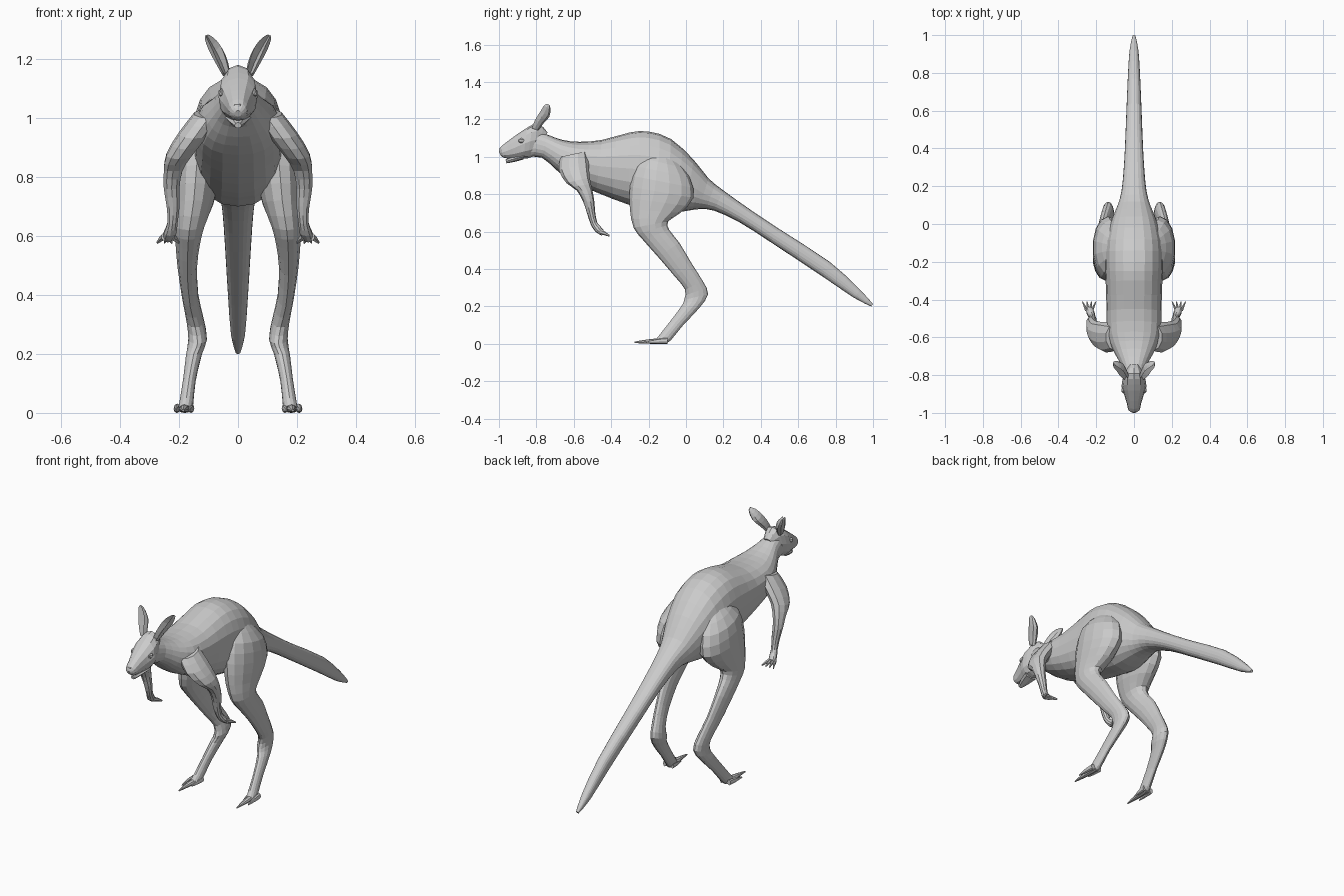
import bpy, bmesh, math
from mathutils import Vector


def catmull(a, b, c, d, t):
    return [0.5 * (2*q + (r-p)*t + (2*p-5*q+4*r-s)*t*t + (3*q-p-3*r+s)*t**3)
            for p, q, r, s in zip(a, b, c, d)]


def refine(st, steps):
    out = []
    for i in range(len(st) - 1):
        a, d = st[max(i-1, 0)], st[min(i+2, len(st)-1)]
        out += [catmull(a, st[i], st[i+1], d, k/steps) for k in range(steps)]
    return out + [st[-1]]


def loft(name, stations, n=12, steps=2, power=1.0, mirror=False, cup=1.0):
    """Station: centre x, half width, then (y, z) of the two silhouette edges."""
    bm = bmesh.new()
    rings = []
    for x, w, y1, z1, y2, z2 in refine(stations, steps):
        mid = Vector((x, (y1+y2)/2, (z1+z2)/2))
        half = Vector((0, (y1-y2)/2, (z1-z2)/2))
        ring = []
        for k in range(n):
            a = 2*math.pi*k/n
            c, s = math.cos(a), math.sin(a)
            c = math.copysign(abs(c)**power, c)
            s = math.copysign(abs(s)**power, s)
            if k == 0:
                c *= cup
            ring.append(bm.verts.new(mid + half*c + Vector((w*s, 0, 0))))
        rings.append(ring)
    for r0, r1 in zip(rings, rings[1:]):
        for k in range(n):
            bm.faces.new((r0[k], r0[(k+1) % n], r1[(k+1) % n], r1[k]))
    bm.faces.new(rings[0])
    bm.faces.new(rings[-1])
    bmesh.ops.recalc_face_normals(bm, faces=bm.faces)
    return finish(name, bm, mirror)


def finish(name, bm, mirror):
    me = bpy.data.meshes.new(name)
    bm.to_mesh(me)
    bm.free()
    ob = bpy.data.objects.new(name, me)
    bpy.context.collection.objects.link(ob)
    if mirror:
        ob.modifiers.new("mirror", 'MIRROR').use_mirror_merge = False
    return ob


def ball(name, loc, size, mirror=False):
    bm = bmesh.new()
    bmesh.ops.create_icosphere(bm, subdivisions=1, radius=1)
    bmesh.ops.scale(bm, vec=size, verts=bm.verts)
    bmesh.ops.translate(bm, vec=loc, verts=bm.verts)
    return finish(name, bm, mirror)


# Neck, torso and tail in one sweep
loft("body_and_tail", [
    (0, .05, -.81, 1.15, -.86, 1.00),
    (0, .065, -.74, 1.118, -.77, .995),
    (0, .105, -.66, 1.09, -.70, .935),
    (0, .14, -.57, 1.08, -.62, .875),
    (0, .145, -.45, 1.09, -.48, .81),
    (0, .15, -.30, 1.13, -.31, .745),
    (0, .155, -.20, 1.135, -.20, .72),
    (0, .15, -.08, 1.095, -.10, .70),
    (0, .12, .04, .985, .00, .71),
    (0, .088, .12, .885, .07, .72),
    (0, .066, .20, .82, .15, .712),
    (0, .053, .34, .72, .285, .65),
    (0, .045, .50, .613, .45, .545),
    (0, .034, .77, .437, .73, .36),
    (0, .024, .93, .29, .90, .245),
    (0, .008, 1.0, .212, .99, .20)], n=20, power=.85)

# Head, tapering to the muzzle
loft("head", [
    (0, .03, -.74, 1.13, -.78, 1.05),
    (0, .055, -.79, 1.18, -.82, 1.0),
    (0, .066, -.85, 1.155, -.87, .99),
    (0, .052, -.91, 1.115, -.90, .99),
    (0, .038, -.96, 1.078, -.94, .99),
    (0, .030, -.992, 1.05, -.975, .995),
    (0, .012, -1.0, 1.025, -.99, 1.005)], power=.9)
loft("lower_jaw", [
    (0, .045, -.86, 1.02, -.87, .985),
    (0, .03, -.92, 1.005, -.92, .972),
    (0, .012, -.965, .985, -.96, .965)], n=8)
ball("nose", (0, -.985, 1.04), (.02, .014, .014))
ball("eye", (.056, -.88, 1.085), (.012, .018, .015), True)

# Ears, hollowed along the front
loft("ear", [
    (.040, .014, -.83, 1.155, -.79, 1.14),
    (.056, .022, -.815, 1.20, -.76, 1.18),
    (.076, .024, -.785, 1.25, -.73, 1.215),
    (.096, .016, -.765, 1.277, -.725, 1.255),
    (.106, .004, -.745, 1.285, -.728, 1.275)], n=8, mirror=True, cup=-.2)

# Arm with paw
loft("arm", [
    (.10, .05, -.67, 1.0, -.53, 1.03),
    (.15, .052, -.68, .93, -.52, .965),
    (.20, .045, -.64, .86, -.515, .89),
    (.22, .033, -.585, .82, -.50, .82),
    (.225, .028, -.55, .76, -.49, .76),
    (.22, .023, -.53, .70, -.485, .70),
    (.222, .018, -.51, .64, -.475, .65),
    (.230, .022, -.485, .60, -.455, .625),
    (.238, .018, -.45, .578, -.44, .608)], n=10, mirror=True)
for i, dx in enumerate((-.03, -.01, .01, .03)):
    x = .237 + dx*.5
    loft(f"finger_{i+1}", [
        (x, .008, -.46, .612, -.46, .585),
        (x+dx*.3, .007, -.435, .602, -.435, .58),
        (x+dx*.7, .003, -.41, .583, -.41, .573)], n=6, steps=1, mirror=True)

# Hind leg: thigh, shank, hock and long instep
loft("hind_leg", [
    (.10, .04, -.20, 1.02, -.05, .98),
    (.125, .078, -.27, .95, .02, .89),
    (.14, .08, -.30, .84, .04, .78),
    (.15, .068, -.30, .72, -.03, .70),
    (.165, .053, -.28, .62, -.095, .655),
    (.17, .043, -.23, .555, -.09, .61),
    (.172, .034, -.15, .465, -.035, .54),
    (.162, .028, -.06, .36, .03, .43),
    (.145, .030, -.005, .29, .09, .335),
    (.137, .032, -.01, .235, .118, .265),
    (.15, .027, -.025, .20, .07, .19),
    (.165, .022, -.085, .12, -.015, .10),
    (.175, .024, -.14, .05, -.08, .02),
    (.18, .024, -.16, .025, -.11, .0)], n=14, mirror=True)
for i, (dx, tip, w) in enumerate(((-.022, -.19, .010), (0, -.275, .018), (.026, -.21, .011))):
    x = .18 + dx
    loft(f"toe_{i+1}", [
        (x, w, -.10, .032, -.10, 0),
        (x+.003, w*.85, (tip-.10)/2, .026, (tip-.10)/2, 0),
        (x+.006, w*.2, tip, .012, tip, .004)], n=8, mirror=True)
